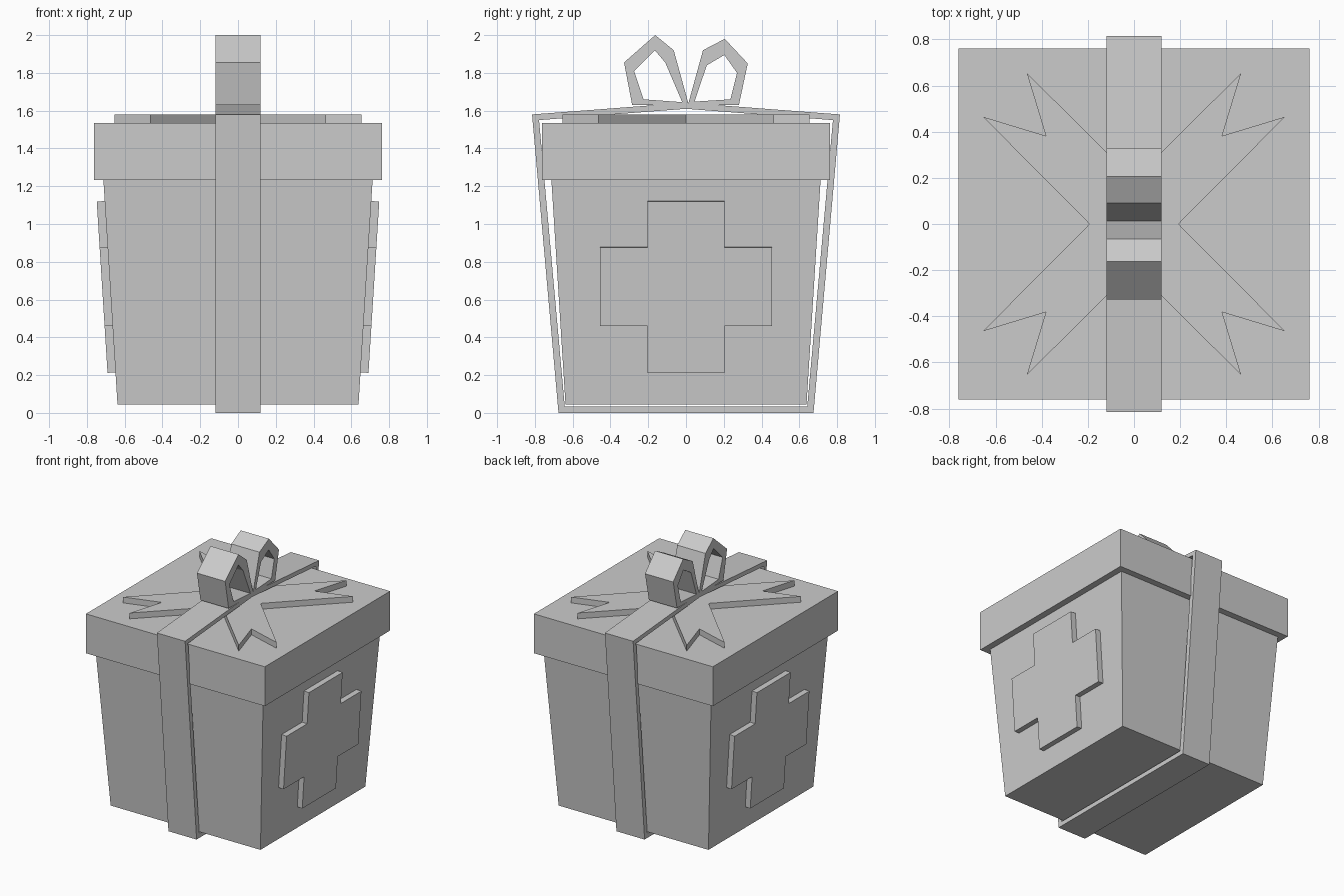
import bpy, bmesh

if "Cube" in bpy.data.objects:
    bpy.data.objects.remove(bpy.data.objects["Cube"])


def make_object(name, verts, faces):
    """Create a flat-shaded object with outward normals."""
    mesh = bpy.data.meshes.new(name)
    bm = bmesh.new()
    vs = [bm.verts.new(v) for v in verts]
    for f in faces:
        bm.faces.new([vs[i] for i in f])
    bmesh.ops.recalc_face_normals(bm, faces=bm.faces)
    bm.to_mesh(mesh)
    bm.free()
    obj = bpy.data.objects.new(name, mesh)
    bpy.context.collection.objects.link(obj)
    return obj


def prism(name, bottom, top):
    """Solid between two matching outlines."""
    n = len(bottom)
    faces = [tuple(range(n)), tuple(range(n, 2 * n))]
    faces += [(i, (i + 1) % n, n + (i + 1) % n, n + i) for i in range(n)]
    return make_object(name, bottom + top, faces)


def frustum(name, r0, z0, r1, z1):
    sq = [(-1, -1), (1, -1), (1, 1), (-1, 1)]
    return prism(name, [(x * r0, y * r0, z0) for x, y in sq],
                 [(x * r1, y * r1, z1) for x, y in sq])


def ribbon_loop(name, outer, inner, half=0.12):
    """Closed ribbon: outer and inner (y, z) outlines given width along x."""
    n = len(outer)
    verts = [(x, y, z) for x in (-half, half) for ring in (outer, inner) for y, z in ring]
    faces = []
    for i in range(n):
        j = (i + 1) % n
        for a, b in ((0, 1), (1, 3), (3, 2), (2, 0)):
            faces.append((a * n + i, a * n + j, b * n + j, b * n + i))
    return make_object(name, verts, faces)


# Tapered box and lid
frustum("box_body", 0.638, 0.045, 0.713, 1.24)
frustum("box_lid", 0.762, 1.232, 0.762, 1.535)

# Ribbon wrapped round the box
ribbon_loop("wrap_ribbon",
            [(-0.675, 0), (0.675, 0), (0.815, 1.58), (0, 1.642), (-0.815, 1.58)],
            [(-0.642, 0.035), (0.642, 0.035), (0.778, 1.55), (0, 1.61), (-0.778, 1.55)])

# Two bow loops, slightly different
ribbon_loop("bow_loop_front",
            [(-0.285, 1.63), (-0.328, 1.855), (-0.163, 2.0), (-0.065, 1.92), (0.015, 1.63)],
            [(-0.225, 1.66), (-0.275, 1.81), (-0.165, 1.92), (-0.11, 1.855), (-0.02, 1.645)])
ribbon_loop("bow_loop_back",
            [(0.28, 1.63), (0.327, 1.85), (0.205, 1.98), (0.09, 1.92), (0.01, 1.63)],
            [(0.235, 1.66), (0.27, 1.80), (0.203, 1.895), (0.11, 1.84), (0.045, 1.648)])

# Crossed swallow-tail ribbon ends lying on the lid
quarter = [(0.193, 0), (0.655, 0.465), (0.382, 0.382), (0.465, 0.655)]
star = []
for _ in range(4):
    star += quarter
    quarter = [(-y, x) for x, y in quarter]
prism("bow_tails", [(x, y, 1.53) for x, y in star], [(x, y, 1.58) for x, y in star])

# Raised cross on both sloping side walls
a, b = 0.205, 0.455
z0, z1, z2, z3 = 0.215, 0.463, 0.878, 1.122
cross = [(-a, z0), (a, z0), (a, z1), (b, z1), (b, z2), (a, z2),
         (a, z3), (-a, z3), (-a, z2), (-b, z2), (-b, z1), (-a, z1)]
for side, label in ((1, "right"), (-1, "left")):
    wall = lambda z: 0.635 + 0.063 * (z - 0.045)
    prism("cross_" + label,
          [(side * (wall(z) - 0.01), y, z) for y, z in cross],
          [(side * (wall(z) + 0.045), y, z - 0.003) for y, z in cross])
